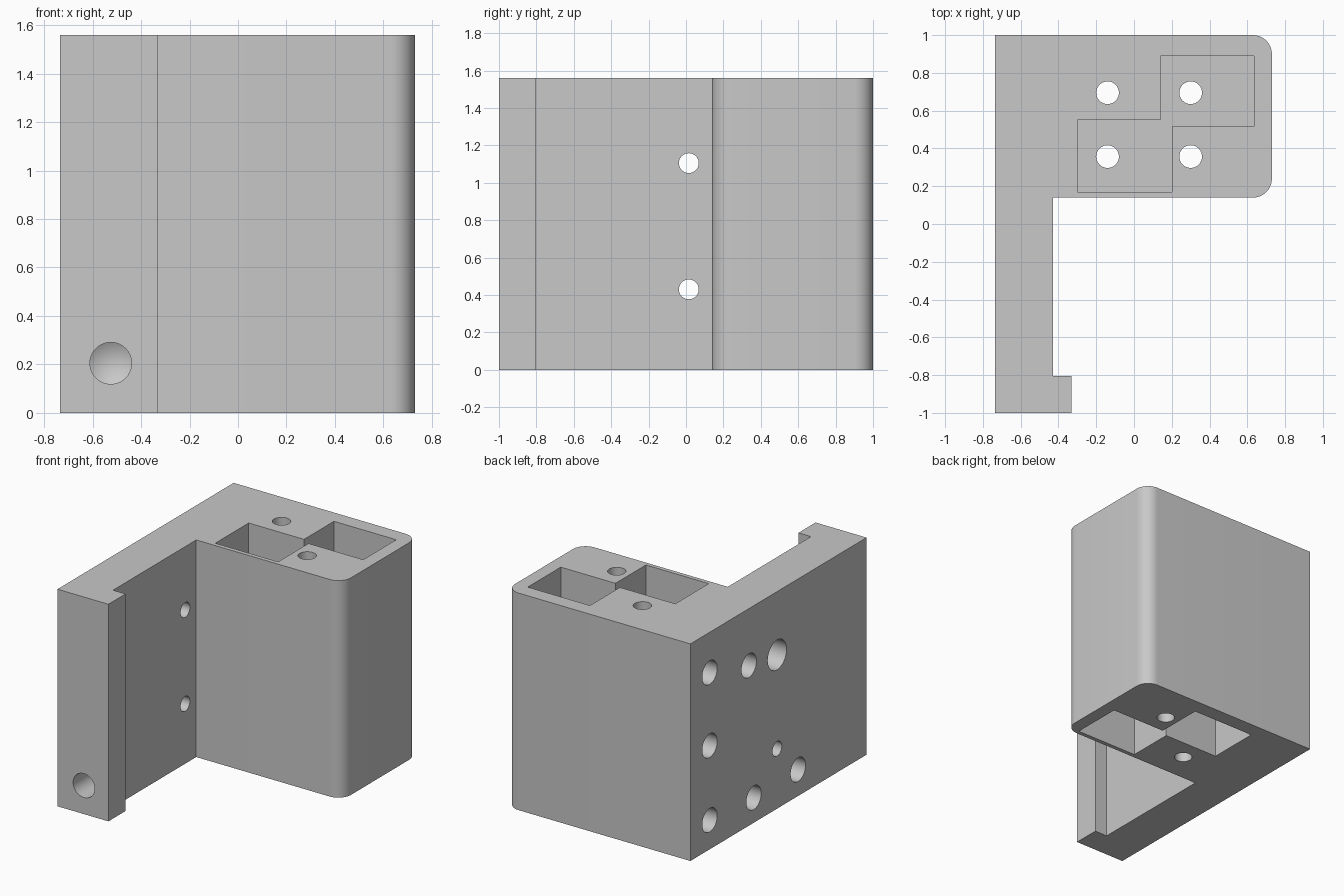
import bpy, bmesh
from math import sin, cos, pi, radians
from mathutils import Vector, Matrix

cube = bpy.data.objects.get("Cube")
if cube:
    bpy.data.objects.remove(cube)

H = 1.56        # bracket height
WALL_X = -0.735  # outer face of the plate
EPS = 0.02


def finish(bm, name):
    bmesh.ops.recalc_face_normals(bm, faces=bm.faces)
    mesh = bpy.data.meshes.new(name)
    bm.to_mesh(mesh)
    bm.free()
    obj = bpy.data.objects.new(name, mesh)
    bpy.context.collection.objects.link(obj)
    return obj


def prism(name, outline, z0, z1):
    """Extrude a flat outline between two heights."""
    bm = bmesh.new()
    face = bm.faces.new([bm.verts.new((x, y, z0)) for x, y in outline])
    top = bmesh.ops.extrude_face_region(bm, geom=[face])["geom"]
    verts = [v for v in top if isinstance(v, bmesh.types.BMVert)]
    bmesh.ops.translate(bm, verts=verts, vec=(0, 0, z1 - z0))
    return finish(bm, name)


def drill(name, start, direction, radius, depth, tip=0.0):
    """Drill-shaped cutter: a cylinder with an optional conical tip."""
    bm = bmesh.new()
    length = depth + EPS
    bmesh.ops.create_cone(bm, cap_ends=True, segments=40, radius1=radius,
                          radius2=radius, depth=length,
                          matrix=Matrix.Translation((0, 0, length / 2 - EPS)))
    if tip:
        bm.normal_update()
        end = max(bm.faces, key=lambda f: f.calc_center_median().z)
        centre = bmesh.ops.poke(bm, faces=[end])["verts"][0]
        centre.co.z += tip
    rot = Vector(direction).to_track_quat('Z', 'Y').to_matrix().to_4x4()
    bm.transform(Matrix.Translation(start) @ rot)
    return finish(bm, name)


def cut(body, cutter):
    """Subtract the cutter and remove it."""
    cutter.hide_render = True
    mod = body.modifiers.new("cut", 'BOOLEAN')
    mod.operation = 'DIFFERENCE'
    mod.solver = 'EXACT'
    mod.object = cutter
    dg = bpy.context.evaluated_depsgraph_get()
    mesh = bpy.data.meshes.new_from_object(body.evaluated_get(dg))
    body.modifiers.clear()
    body.data = mesh
    bpy.data.objects.remove(cutter)


def corner(cx, cy, r, a0, steps=10):
    return [(cx + r * cos(a0 + pi / 2 * i / steps),
             cy + r * sin(a0 + pi / 2 * i / steps)) for i in range(steps + 1)]


# Body: plate with a hooked lip at the front and a block at the back
outline = [(WALL_X, -1), (-0.33, -1), (-0.33, -0.805), (-0.43, -0.805),
           (-0.43, 0.14)]
outline += corner(0.63, 0.24, 0.1, -pi / 2) + corner(0.63, 0.9, 0.1, 0)
outline += [(WALL_X, 1)]
body = prism("bracket_body", outline, 0, H)

# Stepped pockets in the top, mirrored front to back in the bottom
pocket = [(-0.3, 0.17), (0.2, 0.17), (0.2, 0.515), (0.635, 0.515),
          (0.635, 0.89), (0.14, 0.89), (0.14, 0.55), (-0.3, 0.55)]
DEPTH = 0.55
cut(body, prism("top_pocket", pocket, H - DEPTH, H + EPS))
cut(body, prism("bottom_pocket", [(x, 1.06 - y) for x, y in pocket],
                -EPS, DEPTH))

# Vertical holes: through bores, widened where they meet the outer faces
RX, RY = (-0.14, 0.3), (0.357, 0.695)
for i, x in enumerate(RX):
    for j, y in enumerate(RY):
        if i == j:
            cut(body, drill("bottom_bore", (x, y, 0), (0, 0, 1), 0.085, 0.205, 0.05))
        else:
            cut(body, drill("top_bore", (x, y, H), (0, 0, -1), 0.085, 0.205, 0.05))
        cut(body, drill("through_bore", (x, y, 0), (0, 0, 1), 0.06, H + EPS))

# Counterbored screw holes through the plate
for y in (-0.662, 0.015):
    for z in (0.43, 1.105):
        cut(body, drill("screw_head", (WALL_X, y, z), (1, 0, 0), 0.107, 0.18))
        cut(body, drill("screw_hole", (WALL_X, y, z), (1, 0, 0), 0.053, 0.4))

# Blind holes in the outer face of the plate
blind = [(0.78, 1.27), (0.78, 0.745), (0.78, 0.21), (0.335, 1.15),
         (-0.406, 1.42), (-0.715, 1.435), (-0.725, 0.915), (-0.406, 0.885),
         (-0.735, 0.19), (-0.223, 0.19), (0.28, 0.18)]
for y, z in blind:
    cut(body, drill("blind_hole", (WALL_X, y, z), (1, 0, 0), 0.085, 0.205, 0.05))

# Blind holes in the front edge
for z in (0.205, 1.39):
    cut(body, drill("front_hole", (-0.525, -1, z), (0, 1, 0), 0.086, 0.205, 0.05))

# Single grey material
grey = bpy.data.materials.new("light_grey")
grey.use_nodes = True
colour = (0.58, 0.58, 0.58, 1)
grey.diffuse_color = colour
grey.node_tree.nodes["Principled BSDF"].inputs["Base Color"].default_value = colour
body.data.materials.clear()
body.data.materials.append(grey)
for p in body.data.polygons:
    p.material_index = 0

# Smooth rounds and bores, keep edges sharp
bpy.ops.object.select_all(action='DESELECT')
body.select_set(True)
bpy.context.view_layer.objects.active = body
bpy.ops.object.shade_smooth_by_angle(angle=radians(30))
